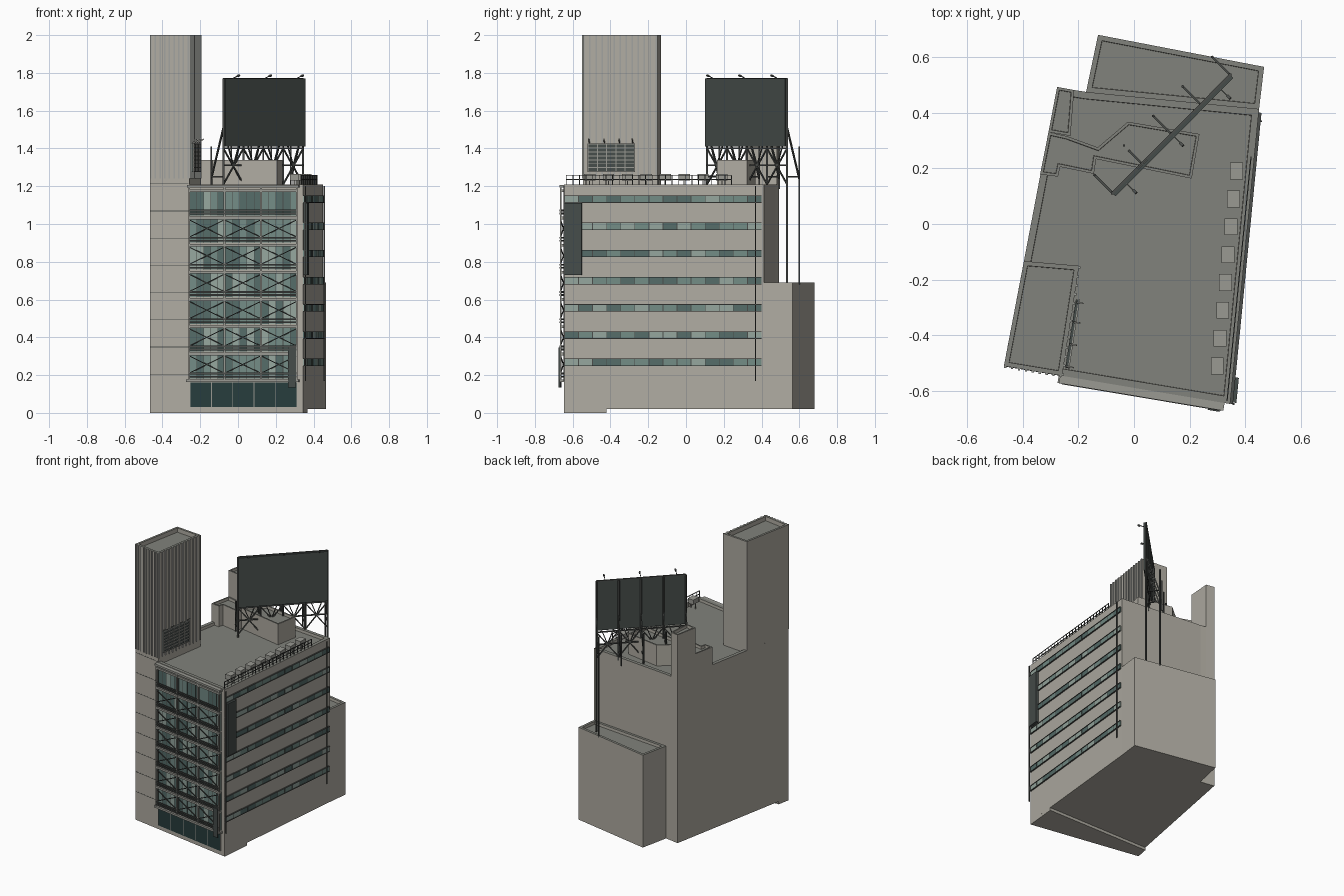
import bpy, bmesh, random
from mathutils import Vector as V

if "Cube" in bpy.data.objects:
    bpy.data.objects.remove(bpy.data.objects["Cube"])

random.seed(4)


def mat(name, r, g, b):
    m = bpy.data.materials.new(name)
    m.diffuse_color = (r, g, b, 1)
    m.use_nodes = True
    m.node_tree.nodes["Principled BSDF"].inputs["Base Color"].default_value = m.diffuse_color
    return m


WALL = mat("wall", .43, .41, .36)
ROOF = mat("roof", .22, .225, .2)
STEEL = mat("steel", .07, .075, .07)
TRIM = mat("trim", .32, .32, .29)
CLAD = mat("cladding", .36, .37, .35)
BOARD = mat("board", .06, .072, .068)
DARK = mat("dark_glass", .02, .045, .045)
GLASS = [mat("glass_mid", .17, .26, .235), mat("glass_deep", .09, .15, .14),
         mat("glass_pale", .3, .38, .34)]


class Part:
    """Collects bars of one material into one object."""
    def __init__(self, name, m):
        self.name, self.m, self.bm = name, m, bmesh.new()

    def bar(self, a, b, w=.008, h=None):
        a, b, h = V(a), V(b), h or w
        d = (b - a).normalized()
        s = d.cross(V((0, 0, 1)))
        s = V((1, 0, 0)) if s.length < 1e-4 else s.normalized()
        u = s.cross(d)
        v = [self.bm.verts.new(p + s * i * w / 2 + u * j * h / 2)
             for p in (a, b) for i, j in ((-1, -1), (1, -1), (1, 1), (-1, 1))]
        for f in ((3, 2, 1, 0), (4, 5, 6, 7), (0, 1, 5, 4), (1, 2, 6, 5), (2, 3, 7, 6), (3, 0, 4, 7)):
            self.bm.faces.new([v[i] for i in f])

    def done(self):
        bmesh.ops.recalc_face_normals(self.bm, faces=self.bm.faces)
        me = bpy.data.meshes.new(self.name)
        self.bm.to_mesh(me)
        me.materials.append(self.m)
        ob = bpy.data.objects.new(self.name, me)
        bpy.context.collection.objects.link(ob)
        return ob


def block(name, pts, z0, z1, rim=0, drop=.02, m=WALL):
    """Vertical prism with a sunken roof inside a parapet rim."""
    p = Part(name, m)
    bm = p.bm
    lo = [bm.verts.new((x, y, z0)) for x, y in pts]
    hi = [bm.verts.new((x, y, z1)) for x, y in pts]
    n = len(pts)
    bm.faces.new(lo[::-1])
    top = bm.faces.new(hi)
    for i in range(n):
        bm.faces.new((lo[i], lo[(i + 1) % n], hi[(i + 1) % n], hi[i]))
    bmesh.ops.recalc_face_normals(bm, faces=bm.faces)
    if rim:
        bmesh.ops.inset_region(bm, faces=[top], thickness=rim, use_even_offset=True)
        bmesh.ops.inset_region(bm, faces=[top], thickness=.001, depth=-drop, use_even_offset=True)
    for f in bm.faces:
        f.material_index = int(f.normal.z > .9)
    p.done().data.materials.append(ROOF)


FL, FR, BR, BL = (-.467, -.51), (.345, -.646), (.449, .413), (-.276, .492)
TR, TB, TL = (-.258, -.545), (-.197, -.15), (-.395, -.133)


def wall(a, b, axis):
    """Map (coordinate along axis, offset outward, z) to a point on wall a-b."""
    a, b = V(a), V(b)
    d = b - a
    n = V((d.y, -d.x)).normalized()

    def at(c, off, z):
        p = a + d * (c - a[axis]) / d[axis] + n * off
        return V((p.x, p.y, z))
    return at


F, R, T = wall(FL, FR, 0), wall(FR, BR, 1), wall(TR, TB, 1)

# main masses
block("main_body", [FL, FR, BR, (-.172, .474), (-.215, .481), BL], .02, 1.21, .025)
block("front_base", [FL, FR, (.367, -.42), (-.45, -.42)], 0, .02)
block("rear_block", [(-.172, .474), BR, (.467, .564), (-.129, .679)], .02, .69, .018)
block("tower", [FL, TR, TB, TL], 1.185, 2, .016, .03)
block("stair_head", [BL, (-.215, .481), (-.228, .316), (-.307, .33)], 1.185, 1.53, .01)
block("roof_house", [(-.307, .33), (-.24, .315), (-.13, .275), (-.022, .367), (.235, .323),
                     (.207, .163), (-.136, .233), (-.144, .18), (-.265, .205), (-.273, .17),
                     (-.337, .178)], 1.185, 1.34, .01)

# tower cladding ribs and wall joints
ribs = Part("tower_ribs", CLAD)
for i in range(9):
    x = -.462 + i * .0248
    ribs.bar(F(x, .002, 1.24), F(x, .002, 2), .008)
for i in range(13):
    y = -.54 + i * .032
    ribs.bar(T(y, .002, 1.24), T(y, .002, 2), .008)
ribs.done()
joints = Part("wall_joints", STEEL)
for k in range(8):
    z = .205 + .144 * k
    joints.bar(F(-.465, 0, z), F(-.262, 0, z), .002, .003)
joints.done()

# street-level glazing
shop = Part("shop_glazing", DARK)
shop.bar(F(-.252, .002, .095), F(.312, .002, .095), .006, .13)
shop.done()
frame = Part("front_frame", TRIM)
for x in (-.252, -.14, -.027, .085, .198, .312):
    frame.bar(F(x, .004, .03), F(x, .004, .165), .004)
frame.bar(F(-.27, .014, .17), F(.325, .014, .17), .028, .014)
frame.bar(F(-.265, .014, 1.2), F(.325, .014, 1.2), .028, .014)
for x in (-.255, -.068, .125, .315):
    frame.bar(F(x, .022, .17), F(x, .022, 1.2), .009)

# glass panes for the front curtain wall and the side window bands
panes = [Part(n, m) for n, m in zip(("glass_mid", "glass_deep", "glass_pale"), GLASS)]
screen = Part("front_braces", STEEL)
cols = (-.255, -.068, .125, .315)
for k in range(7):
    z = .18 + .144 * k
    frame.bar(F(-.255, .013, z + .132), F(.315, .013, z + .132), .02, .014)
    for dz in (.012, .028):
        screen.bar(F(-.255, .026, z + dz), F(.315, .026, z + dz), .008, .009)
    for a, b in zip(cols, cols[1:]):
        for j in range(5):
            c, d = a + (b - a) * j / 5, a + (b - a) * (j + 1) / 5
            random.choice(panes).bar(F(c, .002, z + .07), F(d, .002, z + .07), .006, .136)
            screen.bar(F(c, .005, z), F(c, .005, z + .13), .003)
        if k < 6:
            screen.bar(F(a, .024, z + .03), F(b, .024, z + .122), .005)
            screen.bar(F(a, .024, z + .122), F(b, .024, z + .03), .005)
    zb = .268 + .144 * k
    for j in range(14):
        c = -.643 + j * .0745
        random.choice(panes).bar(R(c, .002, zb), R(c + .0745, .002, zb), .008, .034)
        screen.bar(R(c, .005, zb - .017), R(c, .005, zb + .017), .004)
    for dz in (-.018, .018):
        screen.bar(R(-.645, .005, zb + dz), R(.4, .005, zb + dz), .01, .003)
for p in panes + [screen, frame]:
    p.done()

# plain sign panels and side pipes
signs = Part("sign_panels", BOARD)
signs.bar(R(-.64, .012, .92), R(-.55, .012, .92), .02, .38)
signs.bar(F(.27, .03, .24), F(.312, .03, .24), .008, .21)
signs.done()
pipes = Part("side_pipes", STEEL)
for y in (-.645, .37):
    pipes.bar(R(y, .012, .17), R(y, .012, 1.2), .006)
pipes.done()

# tower louvre with lamps
lou = Part("tower_louvre", BOARD)
lou.bar(T(-.515, .012, 1.35), T(-.27, .012, 1.35), .01, .15)
lou.done()
grid = Part("louvre_grid", TRIM)
for i in range(8):
    z = 1.277 + i * .021
    grid.bar(T(-.515, .019, z), T(-.27, .019, z), .005)
for i in range(6):
    y = -.515 + i * .049
    grid.bar(T(y, .019, 1.275), T(y, .019, 1.425), .005)
for y in (-.51, -.43, -.35, -.28):
    grid.bar(T(y, .01, 1.43), T(y, .035, 1.45), .005)
grid.done()

# roof railing along the right edge and front, with cooling units
rail = Part("roof_railing", STEEL)
for z in (1.235, 1.258):
    rail.bar(R(-.635, -.012, z), R(.24, -.012, z), .004)
for i in range(26):
    y = -.635 + i * .035
    rail.bar(R(y, -.012, 1.2), R(y, -.012, 1.258), .004)
rail.done()
units = Part("cooling_units", TRIM)
for i in range(8):
    y = -.51 + i * .1
    x = R(y, -.06, 0).x
    units.bar((x, y - .03, 1.247), (x, y + .03, 1.247), .046, .034)
    for s in (-.018, .018):
        units.bar((x + s, y, 1.185), (x + s, y, 1.23), .006)
units.done()

# billboard
A, B, N = V((-.07, .104, 0)), V((.352, .528, 0)), V((-.0715, .0715, 0))


def bp(t, z, back=0.0):
    return A.lerp(B, t) + N * back + V((0, 0, z))


board = Part("billboard_panel", BOARD)
board.bar(bp(0, 1.59), bp(1, 1.59), .012, .36)
board.done()
truss = Part("billboard_truss", STEEL)
for i in range(5):
    t = i / 4
    z0 = .68 if i == 4 else 1.185
    truss.bar(bp(t, z0, .1), bp(t, 1.77, .1), .01)
    truss.bar(bp(t, z0, 1), bp(t, 1.41, 1), .008)
    truss.bar(bp(t, 1.51, .1), bp(t, 1.24, 1), .008)
    truss.bar(bp(t, 1.25, .1), bp(t, 1.25, 1), .006)
    if i < 4:
        e = t + .25
        for z, y in ((1.21, 1.4), (1.4, 1.21)):
            truss.bar(bp(t, z, .1), bp(e, y, .1), .007)
        truss.bar(bp(t + .06, 1.41, .1), bp(t + .125, 1.31, .1), .006)
        truss.bar(bp(e - .06, 1.41, .1), bp(t + .125, 1.31, .1), .006)
for z in (1.31, 1.4, 1.77):
    truss.bar(bp(0, z, .1), bp(1, z, .1), .008)
for t in (.1, .5, .9):
    truss.bar(bp(t, 1.77), bp(t, 1.785, -.4), .004)
    truss.bar(bp(t, 1.782, -.35), bp(t, 1.788, -.5), .01)
truss.done()
